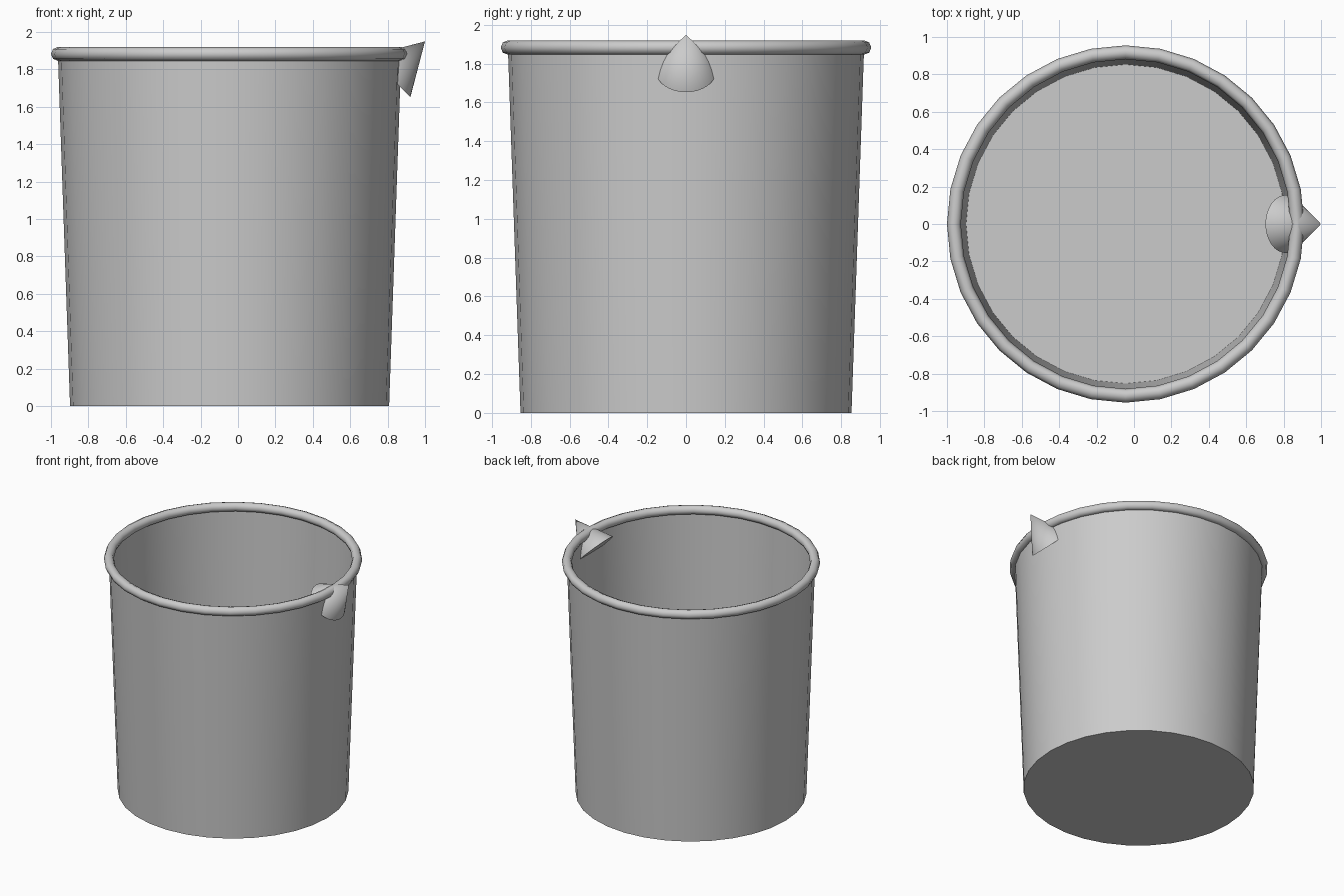
import bpy
import math

if "Cube" in bpy.data.objects:
    bpy.data.objects.remove(bpy.data.objects["Cube"])

CX = -0.045    # bucket axis, offset because the spout sticks out on +x
RIM_Z = 1.883
RIM_R = 0.918


def finish(name, angle):
    obj = bpy.context.object
    obj.name = name
    bpy.ops.object.shade_smooth_by_angle(angle=math.radians(angle))
    return obj


# Bucket wall and floor: single-walled tapered cylinder, open at the top
bpy.ops.mesh.primitive_cone_add(vertices=32, radius1=0.853, radius2=RIM_R,
                                depth=RIM_Z, location=(CX, 0, RIM_Z / 2))
bucket = finish("bucket_body", 40)
mesh = bucket.data
import bmesh
bm = bmesh.new()
bm.from_mesh(mesh)
top = [f for f in bm.faces if f.normal.z > 0.9]
bmesh.ops.delete(bm, geom=top, context='FACES_ONLY')
bm.to_mesh(mesh)
bm.free()

# Rolled rim
bpy.ops.mesh.primitive_torus_add(major_segments=32, minor_segments=8,
                                 major_radius=RIM_R, minor_radius=0.037,
                                 location=(CX, 0, RIM_Z))
finish("rim", 60)

# Spout: cone tilted 45 degrees outward through the wall
SPOUT_H = 0.265
bpy.ops.mesh.primitive_cone_add(vertices=32, radius1=0.155, radius2=0,
                                depth=SPOUT_H, location=(0.906, 0, 1.856),
                                rotation=(0, math.radians(45), 0))
finish("spout", 40)
